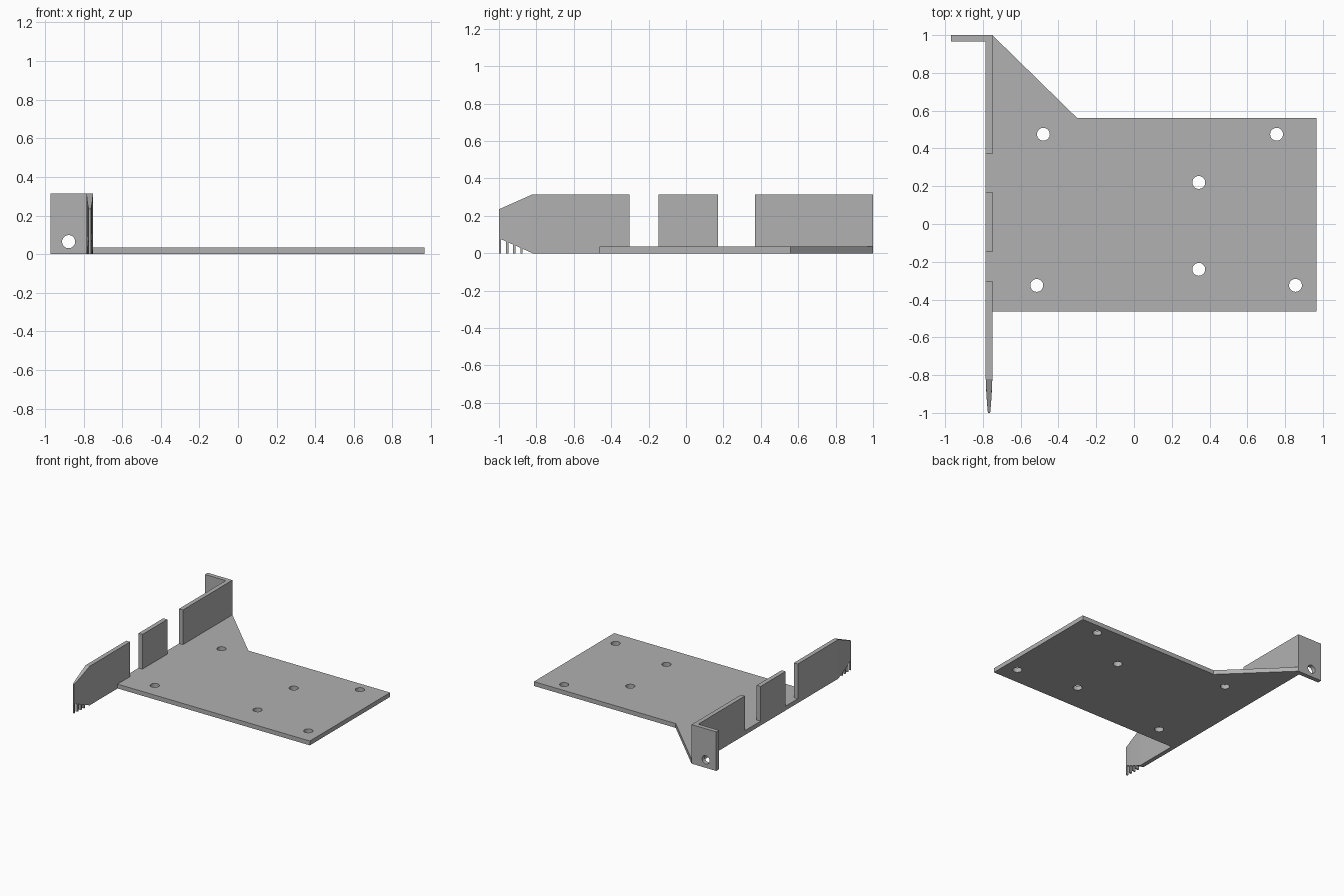
import bpy, bmesh, math
from mathutils import Vector

cube = bpy.data.objects.get("Cube")
if cube:
    bpy.data.objects.remove(cube, do_unlink=True)

GREY = (0.44, 0.44, 0.44, 1)
mat = bpy.data.materials.new("plain grey")
mat.use_nodes = True
mat.diffuse_color = GREY
mat.node_tree.nodes["Principled BSDF"].inputs["Base Color"].default_value = GREY

T = 0.035       # sheet thickness
H = 0.315       # wall height
WALL_X = -0.785
INNER_X = WALL_X + T


def circle(cu, cv, r=0.034, n=32):
    return [(cu + r * math.cos(2 * math.pi * i / n),
             cv + r * math.sin(2 * math.pi * i / n)) for i in range(n)]


def sheet(outline, holes, place, push):
    """Fill an outline with holes, then thicken it along push."""
    bm = bmesh.new()
    edges = []
    for loop in [outline] + holes:
        vs = [bm.verts.new(place(u, v)) for u, v in loop]
        edges += [bm.edges.new((a, b)) for a, b in zip(vs, vs[1:] + vs[:1])]
    push = Vector(push)
    bmesh.ops.triangle_fill(bm, edges=edges, use_beauty=True, normal=push.normalized())
    out = bmesh.ops.extrude_face_region(bm, geom=bm.faces[:], use_keep_orig=True)
    moved = [g for g in out["geom"] if isinstance(g, bmesh.types.BMVert)]
    bmesh.ops.translate(bm, verts=moved, vec=push)
    bmesh.ops.recalc_face_normals(bm, faces=bm.faces[:])
    return bm


def finish(bm, name):
    mesh = bpy.data.meshes.new(name)
    bm.to_mesh(mesh)
    bm.free()
    mesh.materials.append(mat)
    obj = bpy.data.objects.new(name, mesh)
    bpy.context.collection.objects.link(obj)


# Base plate with a corner gusset and six screw holes
plate = [(INNER_X, -0.463), (0.965, -0.463), (0.965, 0.56), (-0.30, 0.56), (INNER_X, 1)]
screws = [(-0.48, 0.475), (0.755, 0.475), (0.343, 0.22),
          (0.343, -0.24), (-0.515, -0.325), (0.855, -0.325)]
finish(sheet(plate, [circle(*s) for s in screws],
             lambda u, v: (u, v, 0), (0, 0, T)), "base_plate")

# Side wall: three tabs over a low strip, ending in a toothed nose
NOSE = -0.82
wall = [(NOSE, 0), (1, 0), (1, H)]
for gap_back, gap_front in ((0.37, 0.17), (-0.147, -0.303)):
    wall += [(gap_back, H), (gap_back, T), (gap_front, T), (gap_front, H)]
wall += [(NOSE, H), (-1, 0.235)]


def slope(y):
    return 0.08 * (NOSE - y) / (NOSE + 1)


for i in range(4):
    a = -1 + 0.038 * i
    b = a + 0.012
    if i:
        wall.append((a, slope(a)))
    wall += [(a, 0), (b, 0), (b, slope(b))]

bm = sheet(wall, [], lambda u, v: (WALL_X, u, v), (T, 0, 0))
for y in (NOSE, -0.935):
    bmesh.ops.bisect_plane(bm, geom=bm.verts[:] + bm.edges[:] + bm.faces[:],
                           dist=1e-5, plane_co=(0, y, 0), plane_no=(0, 1, 0))
mid = WALL_X + T / 2
for v in bm.verts:
    t = max(0, (NOSE - v.co.y) / (NOSE + 1))
    v.co.x = mid + (v.co.x - mid) * (1 - 0.3 * t - 0.35 * t * t)
finish(bm, "side_wall")

# Rear mounting flange with one hole
flange = [(-0.97, 0), (WALL_X, 0), (WALL_X, H), (-0.97, H)]
finish(sheet(flange, [circle(-0.877, 0.065)],
             lambda u, v: (u, 1 - T, v), (0, T, 0)), "rear_flange")
